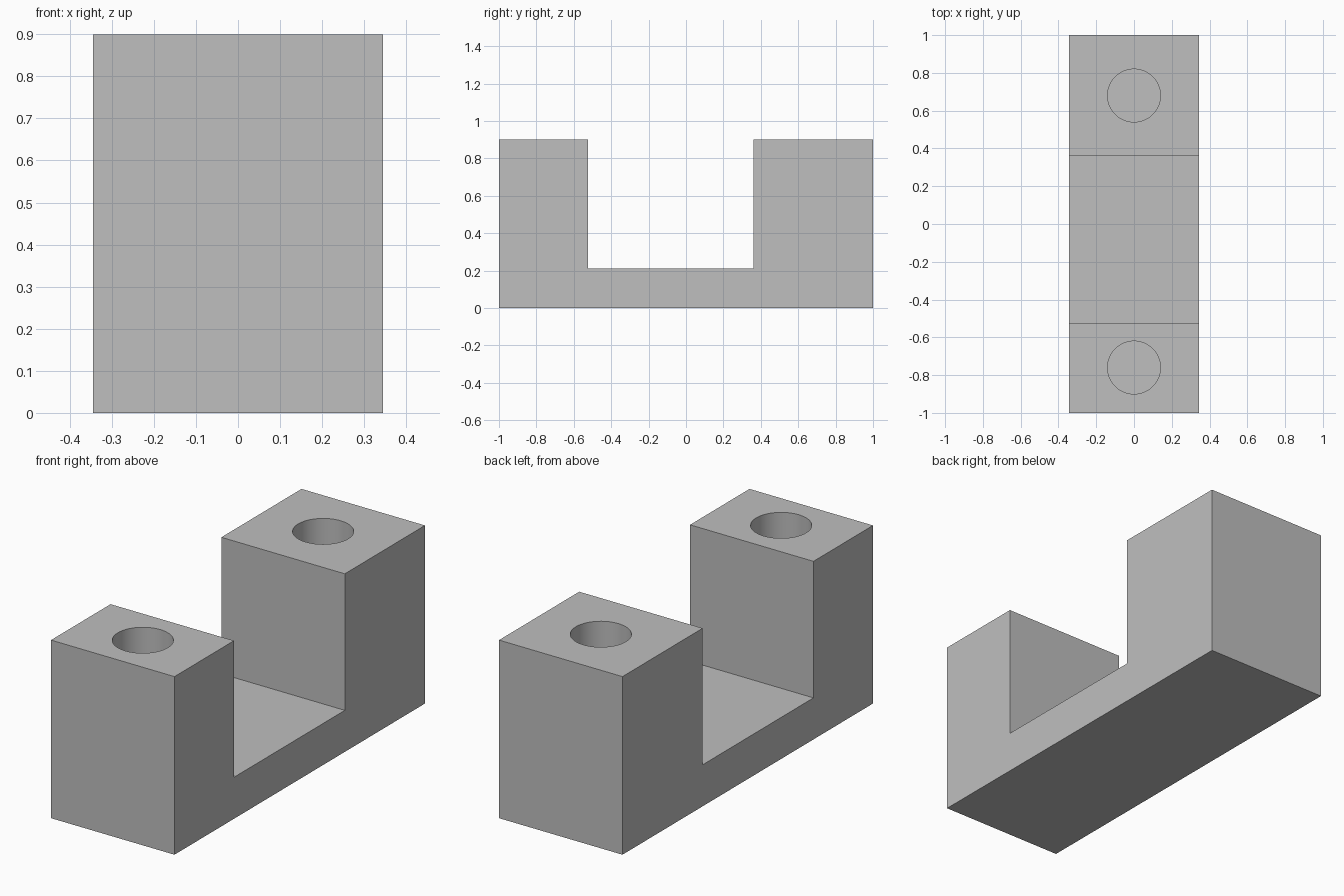
import bpy
import bmesh
from mathutils import Matrix

cube = bpy.data.objects.get("Cube")
if cube:
    bpy.data.objects.remove(cube, do_unlink=True)

HALF_WIDTH = 0.345
HEIGHT = 0.9
HOLE_RADIUS = 0.14
HOLE_DEPTH = 0.5

# Plain grey finish
grey = bpy.data.materials.new("plain_grey")
grey.use_nodes = True
colour = (0.52, 0.52, 0.52, 1)
grey.diffuse_color = colour
grey.node_tree.nodes["Principled BSDF"].inputs["Base Color"].default_value = colour


def make_object(name, bm):
    bmesh.ops.recalc_face_normals(bm, faces=bm.faces)
    mesh = bpy.data.meshes.new(name)
    bm.to_mesh(mesh)
    bm.free()
    mesh.materials.append(grey)
    obj = bpy.data.objects.new(name, mesh)
    bpy.context.collection.objects.link(obj)
    return obj


# Bracket body: uneven U profile (y, z) extruded across the width
profile = [(-1, 0), (1, 0), (1, HEIGHT), (0.36, HEIGHT),
           (0.36, 0.21), (-0.525, 0.21), (-0.525, HEIGHT), (-1, HEIGHT)]
bm = bmesh.new()
face = bm.faces.new([bm.verts.new((-HALF_WIDTH, y, z)) for y, z in profile])
extruded = bmesh.ops.extrude_face_region(bm, geom=[face])["geom"]
bmesh.ops.translate(bm, vec=(2 * HALF_WIDTH, 0, 0),
                    verts=[v for v in extruded if isinstance(v, bmesh.types.BMVert)])
body = make_object("bracket_body", bm)

# Blind round holes in the tops of both posts
for name, y in (("front_hole_cutter", -0.76), ("back_hole_cutter", 0.68)):
    bm = bmesh.new()
    bmesh.ops.create_cone(bm, cap_ends=True, segments=64, radius1=HOLE_RADIUS,
                          radius2=HOLE_RADIUS, depth=2 * HOLE_DEPTH,
                          matrix=Matrix.Translation((0, y, HEIGHT)))
    cutter = make_object(name, bm)
    cutter.hide_render = True
    cutter.hide_set(True)
    cut = body.modifiers.new(name, 'BOOLEAN')
    cut.operation = 'DIFFERENCE'
    cut.solver = 'EXACT'
    cut.object = cutter

# Apply the cuts, discard the cutters and smooth the hole walls
bpy.ops.object.select_all(action='DESELECT')
bpy.context.view_layer.objects.active = body
body.select_set(True)
for cut in list(body.modifiers):
    cutter = cut.object
    bpy.ops.object.modifier_apply(modifier=cut.name)
    bpy.data.objects.remove(cutter, do_unlink=True)
bpy.ops.object.shade_smooth_by_angle(angle=0.5)
